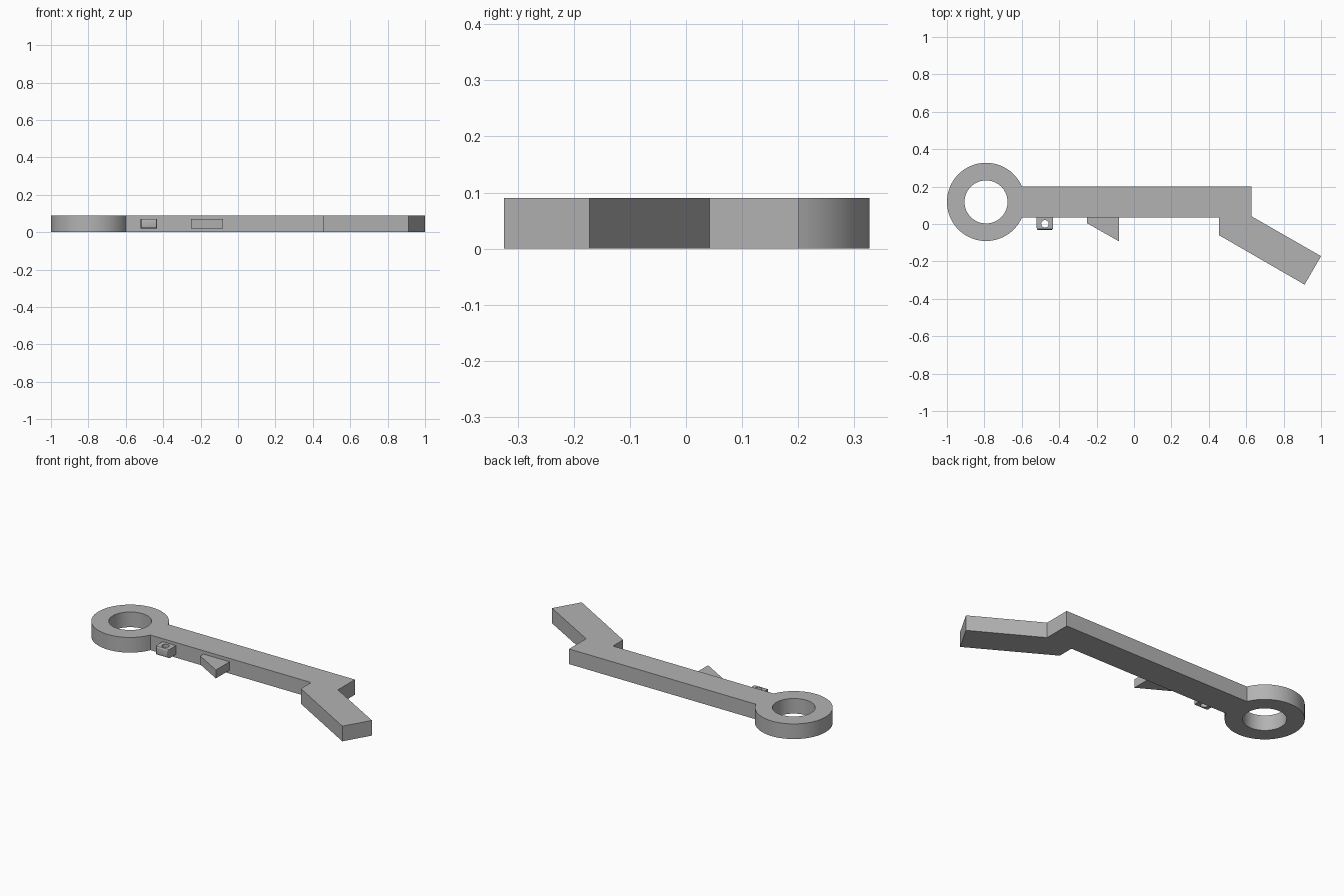
import bpy, bmesh, math

cube = bpy.data.objects.get("Cube")
if cube:
    bpy.data.objects.remove(cube, do_unlink=True)

grey = bpy.data.materials.new("plain grey")
grey.use_nodes = True
colour = (0.45, 0.45, 0.45, 1)
grey.diffuse_color = colour
grey.node_tree.nodes["Principled BSDF"].inputs["Base Color"].default_value = colour


def arc(cx, cy, radius, start, end, steps):
    angles = [start + (end - start) * i / steps for i in range(steps + 1)]
    return [(cx + radius * math.cos(a), cy + radius * math.sin(a)) for a in angles]


def prism(name, outline, z0, z1, front_bevel=0):
    """Extrude a closed outline upwards, optionally rounding its front face."""
    bm = bmesh.new()
    face = bm.faces.new([bm.verts.new((x, y, z0)) for x, y in outline])
    top = bmesh.ops.extrude_face_region(bm, geom=[face])["geom"]
    for v in top:
        if isinstance(v, bmesh.types.BMVert):
            v.co.z = z1
    if front_bevel:
        front = min(v.co.y for v in bm.verts)
        edges = [e for e in bm.edges if all(v.co.y < front + 0.001 for v in e.verts)]
        bmesh.ops.bevel(bm, geom=edges, offset=front_bevel, segments=3,
                        profile=0.5, affect='EDGES')
    bmesh.ops.recalc_face_normals(bm, faces=bm.faces)
    mesh = bpy.data.meshes.new(name)
    bm.to_mesh(mesh)
    bm.free()
    mesh.materials.append(grey)
    obj = bpy.data.objects.new(name, mesh)
    bpy.context.collection.objects.link(obj)
    return obj


def drill(obj, cx, cy, radius, steps):
    """Cut a vertical round hole right through a part."""
    circle = arc(cx, cy, radius, 0, math.tau, steps)[:-1]
    cutter = prism("hole_cutter", circle, -0.1, 0.2)
    mod = obj.modifiers.new("hole", 'BOOLEAN')
    mod.operation = 'DIFFERENCE'
    mod.solver = 'EXACT'
    mod.object = cutter
    bpy.context.view_layer.objects.active = obj
    bpy.ops.object.modifier_apply(modifier=mod.name)
    bpy.data.objects.remove(cutter, do_unlink=True)


def smooth(obj):
    bpy.ops.object.select_all(action='DESELECT')
    obj.select_set(True)
    bpy.context.view_layer.objects.active = obj
    bpy.ops.object.shade_smooth_by_angle(angle=math.radians(30))


# Ring, straight bar and cranked handle in one outline
ring_x, ring_y, ring_r = -0.791, 0.118, 0.209
half_bar = 0.083
join = math.asin(half_bar / ring_r)
outline = arc(ring_x, ring_y, ring_r, join, math.tau - join, 80)
outline += [(0.455, ring_y - half_bar), (0.455, -0.06), (0.912, -0.324),
            (1.0, -0.172), (0.627, 0.042), (0.627, ring_y + half_bar)]
body = prism("ring_and_lever", outline, 0, 0.09)
drill(body, ring_x, ring_y, 0.115, 80)
smooth(body)

# Triangular catch on the front edge
prism("triangular_catch", [(-0.252, 0.036), (-0.252, 0.005), (-0.08, -0.093),
                           (-0.08, 0.036)], 0.02, 0.07)

# Small eyelet beside the ring
eyelet = prism("eyelet", [(-0.52, 0.036), (-0.52, -0.032), (-0.432, -0.032),
                          (-0.432, 0.036)], 0.02, 0.072, 0.01)
drill(eyelet, -0.476, 0.001, 0.02, 32)
smooth(eyelet)
